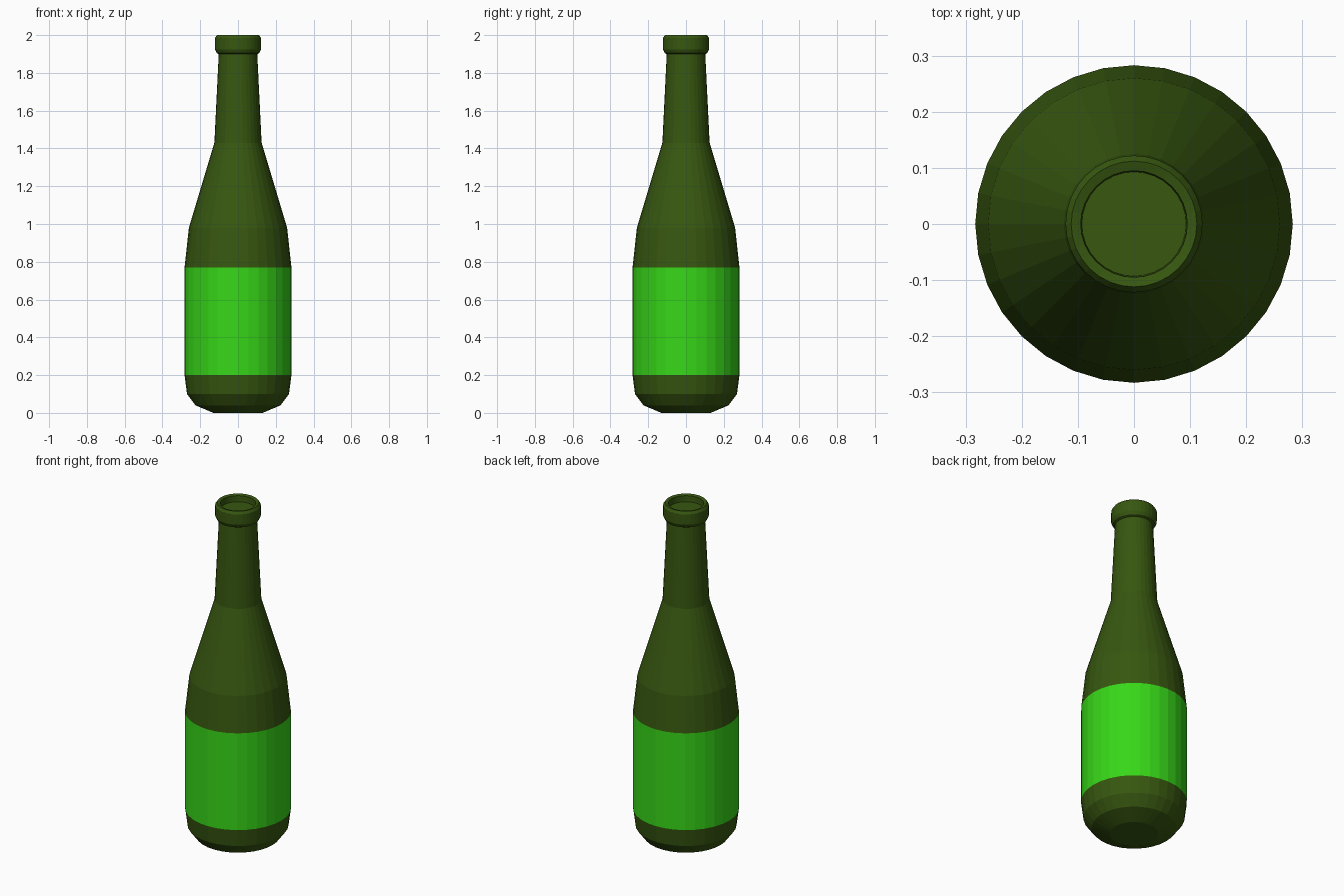
import bpy, bmesh
from math import sin, cos, tau

if "Cube" in bpy.data.objects:
    bpy.data.objects.remove(bpy.data.objects["Cube"])

SIDES = 32


def material(name, color):
    m = bpy.data.materials.new(name)
    m.diffuse_color = color
    m.use_nodes = True
    m.node_tree.nodes["Principled BSDF"].inputs["Base Color"].default_value = m.diffuse_color
    return m


def lathe(name, profile, mat, cap_start=False, cap_end=False):
    """Revolve (radius, z) points, listed from the bottom up, about z."""
    bm = bmesh.new()
    rings = [[bm.verts.new((r * cos(tau * i / SIDES), r * sin(tau * i / SIDES), z))
              for i in range(SIDES)] for r, z in profile]
    for a, b in zip(rings, rings[1:]):
        for i in range(SIDES):
            j = (i + 1) % SIDES
            bm.faces.new((a[i], a[j], b[j], b[i]))
    if cap_start:
        bm.faces.new(rings[0][::-1])
    if cap_end:
        bm.faces.new(rings[-1])
    mesh = bpy.data.meshes.new(name)
    bm.to_mesh(mesh)
    bm.free()
    mesh.materials.append(mat)
    obj = bpy.data.objects.new(name, mesh)
    bpy.context.collection.objects.link(obj)
    return obj


glass = material("green_glass", (0.038, 0.095, 0.005, 1))
paper = material("label_green", (0.038, 0.68, 0.009, 1))

# Rounded foot of the bottle
lathe("bottle_base", [(0.13, 0.0), (0.225, 0.04), (0.27, 0.10), (0.283, 0.20)],
      glass, cap_start=True)

# Label band, flush with the glass
lathe("label", [(0.283, 0.20), (0.283, 0.77)], paper)

# Shoulder, neck, lip and shallow recessed mouth
lathe("bottle_top", [
    (0.283, 0.77), (0.26, 0.98), (0.185, 1.23), (0.125, 1.43),
    (0.102, 1.90),
    (0.112, 1.905), (0.122, 1.925), (0.122, 1.985), (0.112, 2.0),
    (0.095, 1.995), (0.093, 1.96)], glass, cap_end=True)
